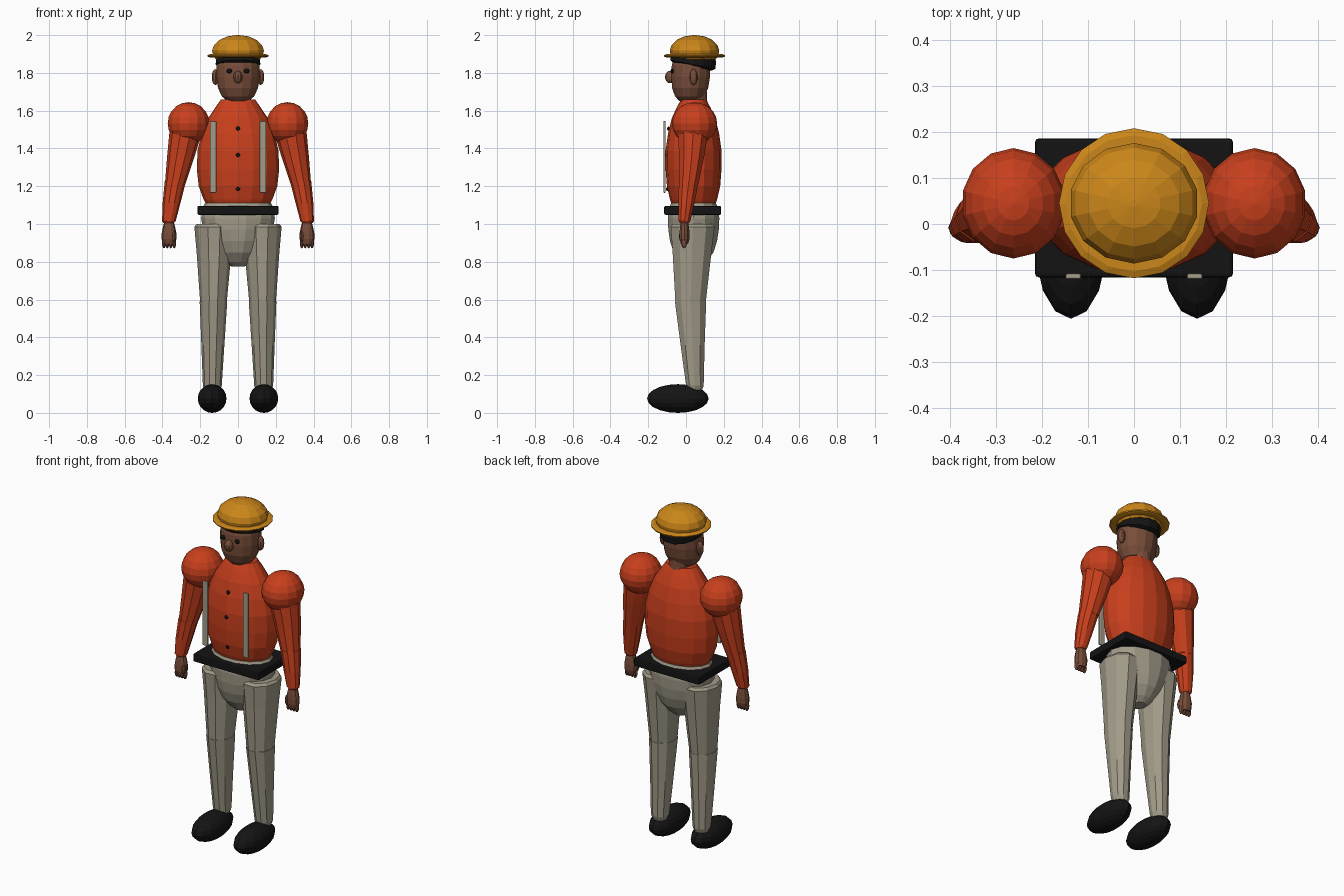
import bpy, bmesh, math
from mathutils import Matrix, Vector


def mat(name, r, g, b):
    m = bpy.data.materials.new(name)
    m.diffuse_color = (r, g, b, 1)
    return m


RED = mat("red_shirt", 0.58, 0.05, 0.012)
KHAKI = mat("khaki_cloth", 0.36, 0.33, 0.25)
BLACK = mat("black_leather", 0.007, 0.007, 0.007)
SKIN = mat("brown_skin", 0.19, 0.075, 0.042)
YELLOW = mat("yellow_hat", 0.6, 0.24, 0.01)


def finish(name, bm, m):
    bmesh.ops.recalc_face_normals(bm, faces=bm.faces)
    me = bpy.data.meshes.new(name)
    bm.to_mesh(me)
    bm.free()
    me.materials.append(m)
    ob = bpy.data.objects.new(name, me)
    bpy.context.collection.objects.link(ob)
    return ob


def loft(name, rings, m, n=12, turn=0.0):
    """Capped skin over horizontal ellipses (cx, cy, z, rx, ry)."""
    bm = bmesh.new()
    loops = []
    for cx, cy, z, rx, ry in rings:
        loops.append([bm.verts.new((cx + rx * math.cos(2 * math.pi * i / n + turn),
                                    cy + ry * math.sin(2 * math.pi * i / n + turn), z)) for i in range(n)])
    for a, b in zip(loops, loops[1:]):
        for i in range(n):
            j = (i + 1) % n
            bm.faces.new((a[i], a[j], b[j], b[i]))
    bm.faces.new(loops[0])
    bm.faces.new(loops[-1])
    return finish(name, bm, m)


def ball(name, c, r, m, u=12, v=8):
    bm = bmesh.new()
    bmesh.ops.create_uvsphere(bm, u_segments=u, v_segments=v, radius=1,
                              matrix=Matrix.Translation(c) @ Matrix.Diagonal((*r, 1)))
    return finish(name, bm, m)


def box(name, c, s, m, bevel):
    bm = bmesh.new()
    bmesh.ops.create_cube(bm, size=1, matrix=Matrix.Translation(c) @ Matrix.Diagonal((*s, 1)))
    bmesh.ops.bevel(bm, geom=bm.edges[:], offset=bevel, segments=2, profile=0.5, affect='EDGES')
    return finish(name, bm, m)


# torso and neck
loft("shirt", [(0, .04, z, rx, ry) for z, rx, ry in (
    (1.09, .16, .11), (1.13, .182, .125), (1.2, .208, .141), (1.29, .218, .148), (1.39, .214, .148),
    (1.48, .192, .135), (1.56, .158, .115), (1.62, .118, .088), (1.66, .09, .065))], RED, 16)
loft("neck", [(0, .06, 1.6, .06, .055), (0, .055, 1.7, .055, .055)], SKIN)
for z, y in ((1.505, -.092), (1.365, -.109), (1.185, -.098)):
    ball("button", (0, y, z), (.011, .008, .011), BLACK, 8, 6)

# hips and belt
loft("hips", [(0, .04, z, rx, ry) for z, rx, ry in (
    (.775, .035, .04), (.80, .075, .07), (.85, .115, .108), (.91, .155, .128), (.97, .185, .137),
    (1.03, .195, .14), (1.08, .19, .135), (1.11, .175, .122))], KHAKI, 14)
box("belt", (0, .035, 1.072), (.43, .302, .047), BLACK, .008)

# head
loft("head", [(0, y, z, rx, ry) for y, z, rx, ry in (
    (.02, 1.65, .055, .055), (.02, 1.675, .085, .08), (.022, 1.72, .106, .098), (.025, 1.78, .115, .105),
    (.027, 1.84, .113, .105), (.03, 1.9, .095, .09))], SKIN, 14)
ball("nose", (0, -.085, 1.778), (.025, .026, .033), SKIN, 10, 8)

# hair, tilted down at the back
hair = loft("hair", [(0, 0, 0, .1, .108), (0, 0, .012, .118, .125), (0, 0, .05, .117, .122),
                     (0, 0, .09, .09, .1)], BLACK, 14)
hair.location = (0, .033, 1.833)
hair.rotation_euler.x = -.2

# hard hat
loft("hat_dome", [(0, .045, z, rx, ry) for z, rx, ry in (
    (1.87, .118, .11), (1.89, .134, .126), (1.918, .141, .131), (1.948, .13, .121),
    (1.975, .1, .094), (1.993, .058, .054), (2.0, .008, .008))], YELLOW, 14, math.pi / 14)
loft("hat_brim", [(0, .045, z, r, r) for z, r in (
    (1.882, .148), (1.886, .161), (1.893, .163), (1.899, .148))], YELLOW, 16)

# paired parts
for s in (-1, 1):
    ball("ear", (s * .12, .04, 1.778), (.02, .021, .042), SKIN, 10, 8)
    ball("eye", (s * .046, -.073, 1.81), (.016, .009, .012), BLACK, 8, 6)
    box("strap", (s * .132, -.114, 1.355), (.034, .012, .38), KHAKI, .004)

    # arm: shoulder puff, sleeve in two lengths, hand with fingers
    ball("shoulder", (s * .262, .045, 1.533), (.113, .12, .112), RED, 14, 10)
    loft("upper_sleeve", [(s * .27, .04, 1.52, .09, .088), (s * .302, .03, 1.36, .073, .07),
                          (s * .333, .015, 1.21, .054, .053)], RED, 10)
    loft("lower_sleeve", [(s * .332, .015, 1.225, .056, .055), (s * .352, .002, 1.11, .047, .045),
                          (s * .366, -.008, 1.015, .036, .032), (s * .367, -.008, 1.005, .028, .025)], RED, 10)
    loft("hand", [(s * .365, -.008, z, rx, ry) for z, rx, ry in (
        (.895, .03, .02), (.92, .039, .027), (.95, .039, .028), (.985, .032, .025), (1.015, .024, .02))], SKIN, 10)
    for k in range(4):
        ball("finger", (s * (.338 + .018 * k), -.01, .9), (.0105, .015, .029), SKIN, 8, 6)
    ball("thumb", (s * .337, -.024, .935), (.011, .013, .032), SKIN, 8, 6)

    # leg: thigh, shin and shoe
    loft("thigh", [(s * .13, .035, 1.0, .09, .11), (s * .127, .035, .985, .104, .122),
                   (s * .127, .032, .85, .092, .108), (s * .13, .024, .58, .07, .084)], KHAKI, 10)
    loft("shin", [(s * .13, .024, .59, .073, .087), (s * .133, .035, .36, .061, .067),
                  (s * .136, .047, .145, .05, .049), (s * .136, .047, .12, .04, .04)], KHAKI, 10)
    ball("shoe", (s * .137, -.043, .076), (.078, .163, .076), BLACK, 14, 10)

# rest the soles on the ground plane
bpy.context.view_layer.update()
